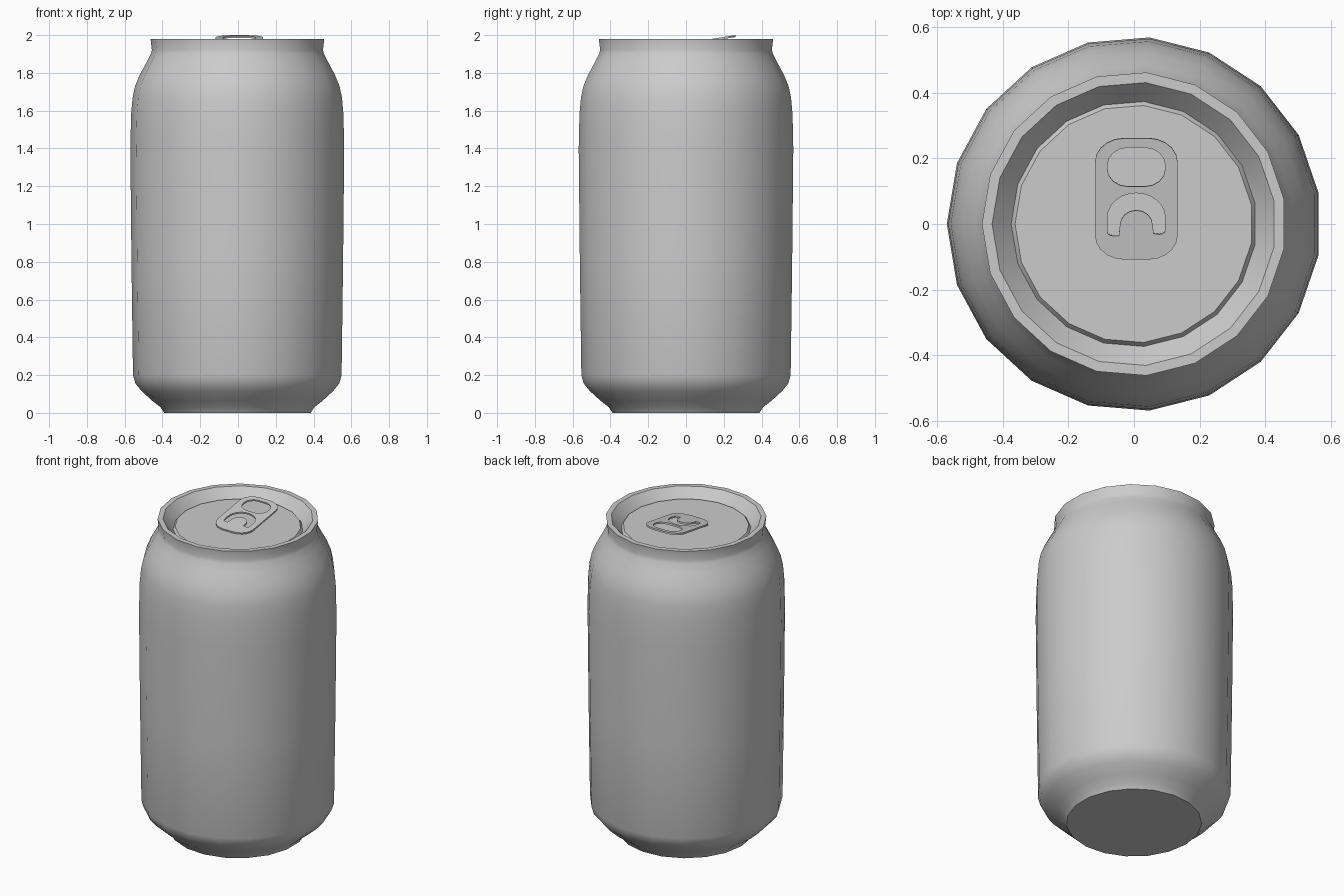
import bpy, bmesh
from math import sin, cos, pi, radians, atan

if "Cube" in bpy.data.objects:
    bpy.data.objects.remove(bpy.data.objects["Cube"])

SIDES = 19


def smooth(obj, angle):
    bpy.ops.object.select_all(action='DESELECT')
    obj.select_set(True)
    bpy.context.view_layer.objects.active = obj
    bpy.ops.object.shade_smooth_by_angle(angle=radians(angle))


def lathe(name, profile):
    """Spin an (r, z) profile around z, closing both ends with a flat cap."""
    bm = bmesh.new()
    rings = []
    for r, z in profile:
        rings.append([bm.verts.new((r * cos(pi + 2 * pi * i / SIDES),
                                    r * sin(pi + 2 * pi * i / SIDES), z))
                      for i in range(SIDES)])
    for a, b in zip(rings, rings[1:]):
        for i in range(SIDES):
            j = (i + 1) % SIDES
            bm.faces.new((a[i], a[j], b[j], b[i]))
    bm.faces.new(rings[0][::-1])
    bm.faces.new(rings[-1])
    mesh = bpy.data.meshes.new(name)
    bm.to_mesh(mesh)
    bm.free()
    obj = bpy.data.objects.new(name, mesh)
    bpy.context.collection.objects.link(obj)
    return obj


def arc(cx, cy, rx, ry, start, end, n=8):
    return [(cx + rx * cos(radians(start + (end - start) * i / n)),
             cy + ry * sin(radians(start + (end - start) * i / n)))
            for i in range(n + 1)]


def rounded(cx, cy, hx, hy, rx, ry, n=4):
    """Rounded rectangle outline."""
    pts = []
    for k, (sx, sy) in enumerate([(1, 1), (-1, 1), (-1, -1), (1, -1)]):
        pts += arc(cx + sx * (hx - rx), cy + sy * (hy - ry), rx, ry,
                   90 * k, 90 * k + 90, n)
    return pts


# Can: base, wall, shoulder, neck, rim, inner wall, groove and lid panel
can = lathe("can_body", [
    (0.39, 0.0), (0.41, 0.03), (0.455, 0.065), (0.51, 0.115), (0.543, 0.155),
    (0.556, 0.20), (0.564, 0.80), (0.57, 1.40), (0.566, 1.58), (0.558, 1.67),
    (0.545, 1.73), (0.52, 1.79), (0.485, 1.855), (0.462, 1.90),
    (0.456, 1.92), (0.463, 1.98), (0.432, 1.98), (0.374, 1.913), (0.362, 1.93)])
smooth(can, 30)

# Pull tab: plate with a finger hole and an arched slot, tilted upward
CX = 0.007
slot = (arc(CX, 0.02, 0.088, 0.075, 0, 180, 12)
        + arc(CX - 0.07, -0.025, 0.018, 0.012, 180, 270, 3)
        + [(CX - 0.053, -0.037)]
        + arc(CX, -0.005, 0.05, 0.047, 180, 0, 8)
        + [(CX + 0.053, -0.03)]
        + arc(CX + 0.07, -0.02, 0.018, 0.012, 270, 360, 3))
outlines = [rounded(CX, 0.077, 0.126, 0.187, 0.09, 0.075, 5),
            rounded(CX, 0.175, 0.088, 0.06, 0.062, 0.054, 4), slot]
curve = bpy.data.curves.new("pull_tab", 'CURVE')
curve.dimensions = '2D'
curve.fill_mode = 'BOTH'
curve.extrude = 0.005
for pts in outlines:
    sp = curve.splines.new('POLY')
    sp.points.add(len(pts) - 1)
    for p, (x, y) in zip(sp.points, pts):
        p.co = (x, y - 0.077, 0, 1)
    sp.use_cyclic_u = True
tab = bpy.data.objects.new("pull_tab", curve)
bpy.context.collection.objects.link(tab)
tab.location = (0, 0.077, 1.966)
tab.rotation_euler = (atan(0.155), 0, 0)
bpy.ops.object.select_all(action='DESELECT')
tab.select_set(True)
bpy.context.view_layer.objects.active = tab
bpy.ops.object.convert(target='MESH')
smooth(bpy.context.view_layer.objects.active, 30)
